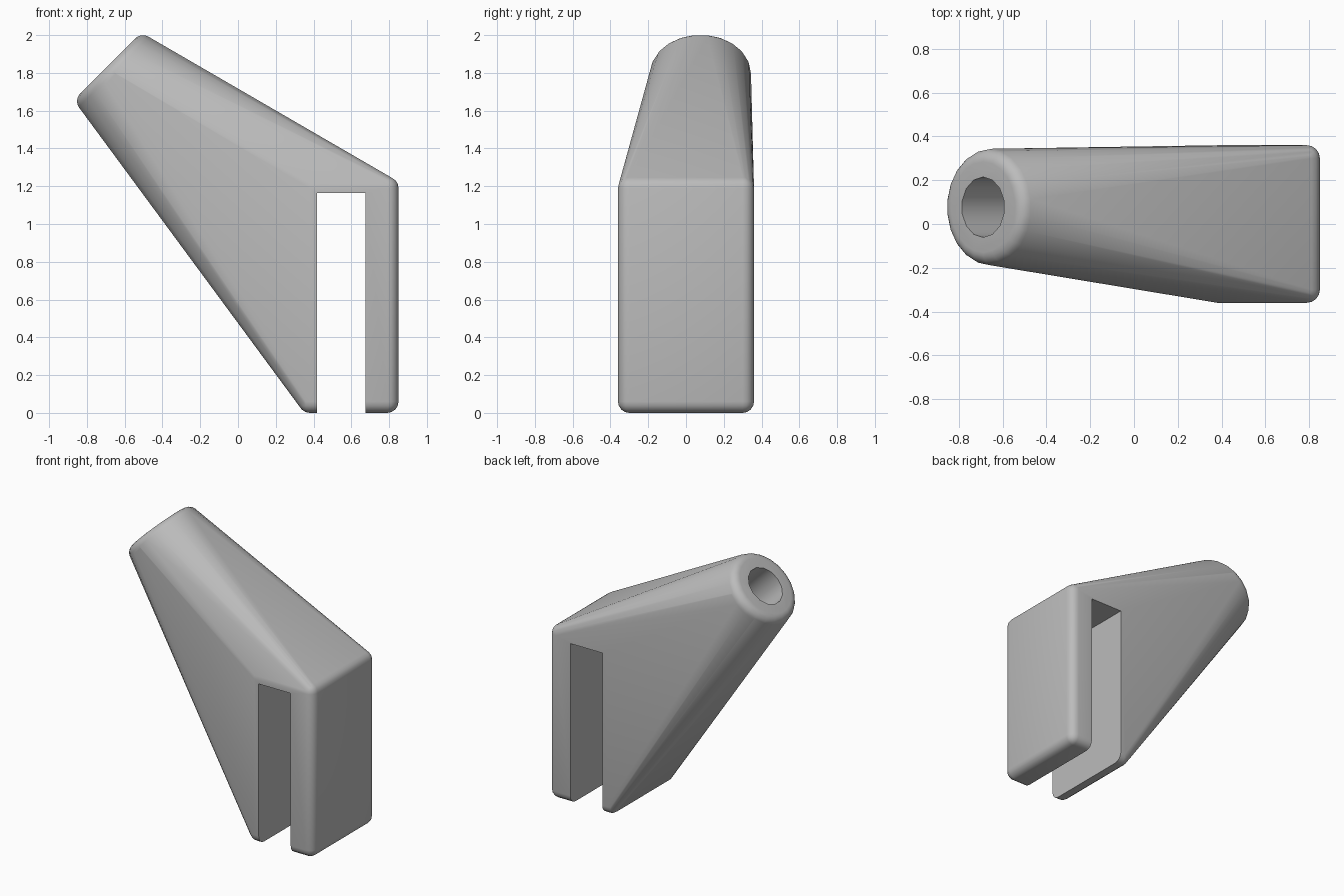
import bpy, bmesh
from math import sin, cos, pi, radians
from mathutils import Vector, Matrix

old = bpy.data.objects.get("Cube")
if old:
    bpy.data.objects.remove(old, do_unlink=True)

ROUND = 0.06                                  # edge rounding radius
FACE = Vector((-0.69, 0.077, 1.837))          # centre of the slanted end face
TILT = Matrix.Rotation(radians(-45), 4, 'Y')  # local z becomes the socket axis

grey = bpy.data.materials.new("light_grey")
grey.use_nodes = True
grey.diffuse_color = (0.5, 0.5, 0.5, 1)
grey.node_tree.nodes["Principled BSDF"].inputs["Base Color"].default_value = (0.5, 0.5, 0.5, 1)


def add_object(name, bm):
    mesh = bpy.data.meshes.new(name)
    bm.to_mesh(mesh)
    bm.free()
    obj = bpy.data.objects.new(name, mesh)
    mesh.materials.append(grey)
    bpy.context.collection.objects.link(obj)
    return obj


def cut(target, cutter):
    cutter.hide_render = True
    mod = target.modifiers.new(cutter.name, 'BOOLEAN')
    mod.operation = 'DIFFERENCE'
    mod.solver = 'EXACT'
    mod.object = cutter
    bpy.context.view_layer.objects.active = target
    bpy.ops.object.modifier_apply(modifier=mod.name)
    bpy.data.objects.remove(cutter, do_unlink=True)


# Body: hull around a rounded block and a rounded slanted disc
bm = bmesh.new()
for x in (0.38, 0.79):
    for y in (-0.3, 0.3):
        for z in (0.06, 1.19):
            bmesh.ops.create_uvsphere(bm, u_segments=16, v_segments=8, radius=ROUND,
                                      matrix=Matrix.Translation((x, y, z)))
place = Matrix.Translation(FACE) @ TILT
SIDES = 22
for i in range(SIDES):
    a = pi / 2 + 2 * pi * i / SIDES
    for j in range(7):
        b = pi / 2 * j / 6
        r = 0.207 + ROUND * cos(b)
        bm.verts.new(place @ Vector((r * cos(a), r * sin(a), ROUND * (sin(b) - 1))))
    # back half of the rim
    for j in range(1, 4):
        b = -pi / 8 * j
        r = 0.207 + ROUND * cos(b)
        bm.verts.new(place @ Vector((r * cos(a), r * sin(a), ROUND * (sin(b) - 1))))
points = [v.co.copy() for v in bm.verts]
bm.free()

bm = bmesh.new()
for p in points:
    bm.verts.new(p)
bmesh.ops.convex_hull(bm, input=bm.verts[:])
bmesh.ops.delete(bm, geom=[v for v in bm.verts if not v.link_faces], context='VERTS')
bmesh.ops.dissolve_limit(bm, angle_limit=radians(0.3), verts=bm.verts[:], edges=bm.edges[:])
bmesh.ops.recalc_face_normals(bm, faces=bm.faces[:])
body = add_object("clip_body", bm)

# Slot open at the bottom, through the full depth
bm = bmesh.new()
bmesh.ops.create_cube(bm, size=1, matrix=Matrix.Translation((0.546, 0, 0.48))
                      @ Matrix.Diagonal((0.256, 2, 1.366, 1)))
cut(body, add_object("slot_cutter", bm))

# Blind round socket in the slanted end
bm = bmesh.new()
bmesh.ops.create_cone(bm, cap_ends=True, segments=14, radius1=0.138, radius2=0.138, depth=1,
                      matrix=place @ Matrix.Translation((0, 0, -0.3)))
cut(body, add_object("socket_cutter", bm))

bpy.ops.object.select_all(action='DESELECT')
body.select_set(True)
bpy.context.view_layer.objects.active = body
bpy.ops.object.shade_smooth_by_angle(angle=radians(30))
